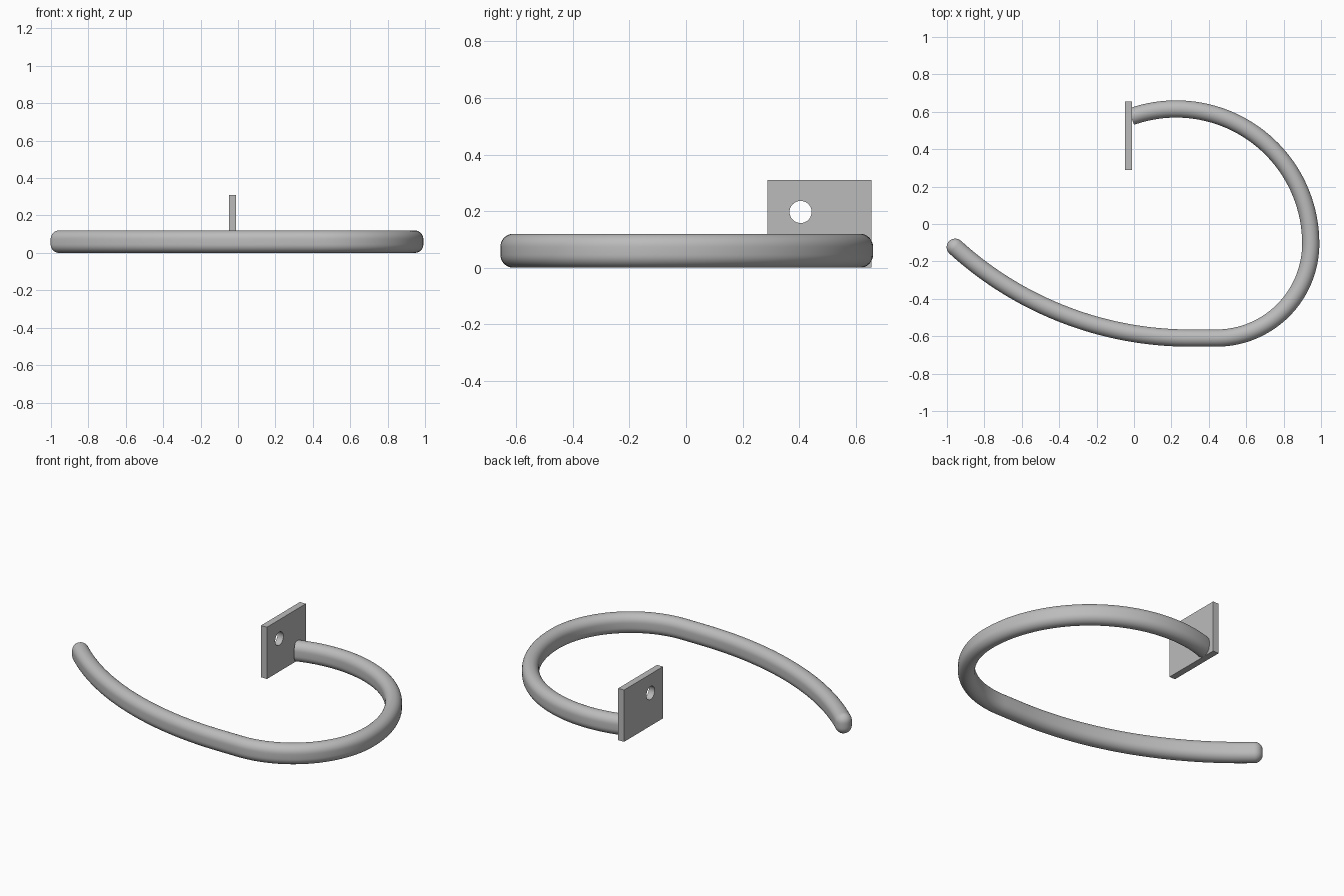
import bpy, bmesh, math
from mathutils import Vector

cube = bpy.data.objects.get("Cube")
if cube:
    bpy.data.objects.remove(cube, do_unlink=True)

grey = bpy.data.materials.new("satin grey")
grey.use_nodes = True
grey.diffuse_color = (0.5, 0.5, 0.5, 1)
grey.node_tree.nodes["Principled BSDF"].inputs["Base Color"].default_value = (0.5, 0.5, 0.5, 1)


def add_object(name, bm):
    mesh = bpy.data.meshes.new(name)
    bmesh.ops.recalc_face_normals(bm, faces=bm.faces)
    bm.to_mesh(mesh)
    bm.free()
    mesh.materials.append(grey)
    obj = bpy.data.objects.new(name, mesh)
    bpy.context.collection.objects.link(obj)
    return obj


def arc(cx, cy, radius, start, end, steps):
    """Points and travel directions along a clockwise arc."""
    result = []
    for i in range(steps + 1):
        a = math.radians(start + (end - start) * i / steps)
        result.append((Vector((cx + radius * math.cos(a), cy + radius * math.sin(a), 0)),
                       Vector((math.sin(a), -math.cos(a), 0))))
    return result


# Rod: an upright rounded section swept along three tangent arcs
R, HEIGHT, SIDES = 0.046, 0.12, 32
stretch = HEIGHT / 2 - R
section = []
for i in range(SIDES // 2 + 1):
    a = math.pi * i / (SIDES // 2)
    section.append((R * math.cos(a), R * math.sin(a) + stretch))
section += [(-u, -v) for u, v in section]

path = arc(0.225, -0.105, 0.72, 109.5, 0, 40)
path += arc(0.44, -0.105, 0.505, 0, -90, 32)[1:]
path += arc(0.3, 1.256, 1.866, -90, -132.3, 40)

bm = bmesh.new()
rings = []


def add_ring(point, direction, turn=0.0):
    side = Vector((-direction.y, direction.x, 0))
    rings.append([bm.verts.new(point + side * u * math.cos(turn)
                               + direction * abs(u) * math.sin(turn)
                               + Vector((0, 0, v + HEIGHT / 2))) for u, v in section])


for point, direction in path:
    add_ring(point, direction)
# Rounded tip: both halves of the section turn forward until they meet
for i in range(1, 9):
    add_ring(*path[-1], turn=math.pi / 2 * i / 8)
bm.faces.new(rings[0])
for a, b in zip(rings, rings[1:]):
    for i in range(len(a)):
        j = (i + 1) % len(a)
        bm.faces.new((a[i], a[j], b[j], b[i]))
bmesh.ops.remove_doubles(bm, verts=bm.verts, dist=0.0002)
rod = add_object("curved_rod", bm)
bpy.context.view_layer.objects.active = rod
rod.select_set(True)
bpy.ops.object.shade_smooth_by_angle(angle=math.radians(40))
rod.select_set(False)

# Mounting plate with a drilled screw hole
X0, X1, Y0, Y1, TOP = -0.049, -0.01, 0.288, 0.656, 0.31
HOLE_Y, HOLE_Z, HOLE_R, N = 0.405, 0.197, 0.039, 40
bm = bmesh.new()


def loop(points):
    verts = [bm.verts.new((X0, y, z)) for y, z in points]
    return [bm.edges.new((verts[i], verts[(i + 1) % len(verts)])) for i in range(len(verts))]


outline = loop([(Y0, 0), (Y1, 0), (Y1, TOP), (Y0, TOP)])
hole = loop([(HOLE_Y + HOLE_R * math.cos(math.tau * i / N),
              HOLE_Z + HOLE_R * math.sin(math.tau * i / N)) for i in range(N)])
bmesh.ops.triangle_fill(bm, edges=outline + hole, use_beauty=True)
extruded = bmesh.ops.extrude_face_region(bm, geom=bm.faces[:], use_keep_orig=True)
moved = [g for g in extruded["geom"] if isinstance(g, bmesh.types.BMVert)]
bmesh.ops.translate(bm, verts=moved, vec=(X1 - X0, 0, 0))
plate = add_object("mounting_plate", bm)
bpy.context.view_layer.objects.active = plate
plate.select_set(True)
bpy.ops.object.shade_smooth_by_angle(angle=math.radians(30))
